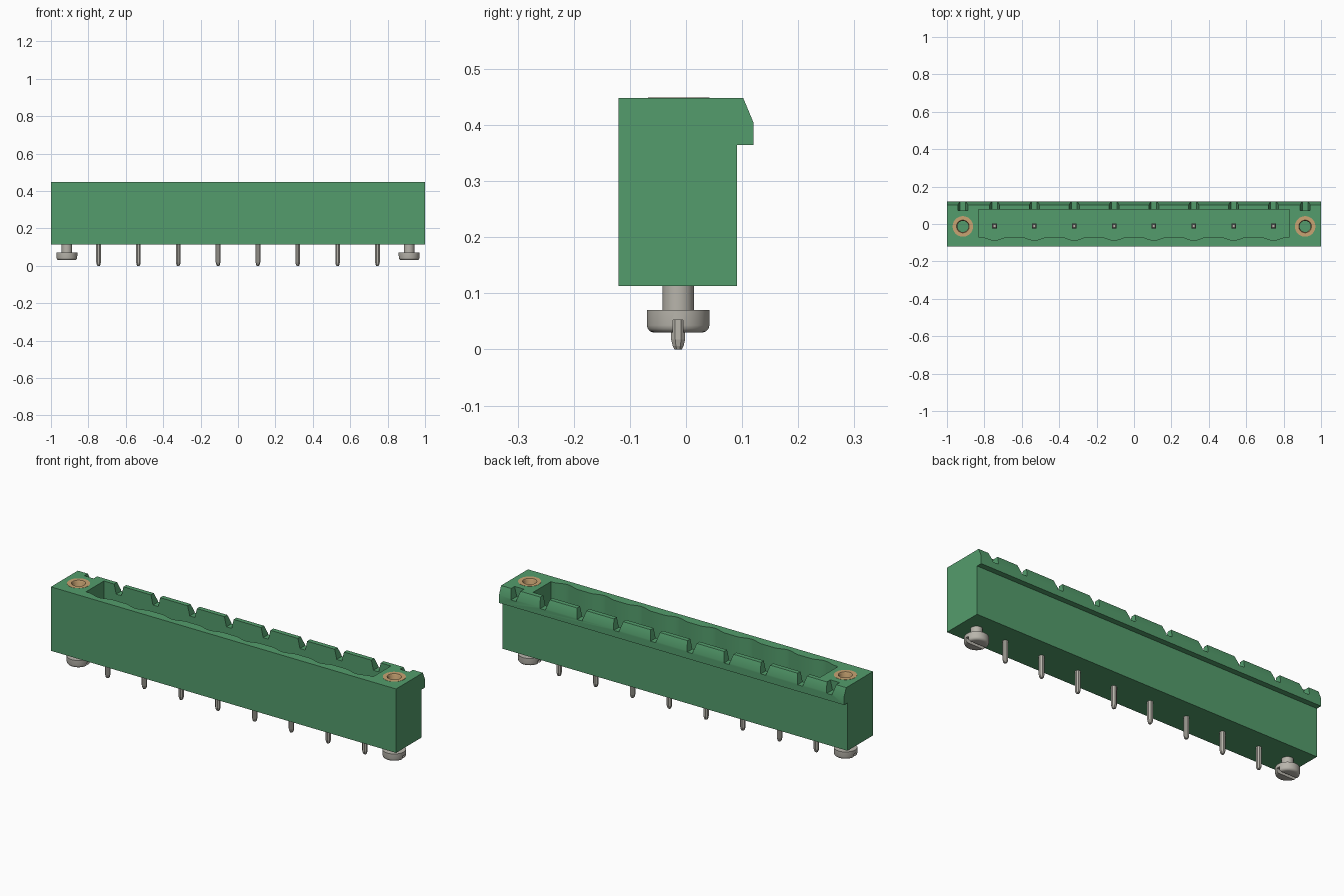
import bpy, bmesh, math

cube = bpy.data.objects.get("Cube")
if cube:
    bpy.data.objects.remove(cube, do_unlink=True)


def material(name, rgb):
    m = bpy.data.materials.new(name)
    m.use_nodes = True
    m.diffuse_color = (*rgb, 1)
    m.node_tree.nodes["Principled BSDF"].inputs["Base Color"].default_value = (*rgb, 1)
    return m


green = material("green plastic", (0.088, 0.335, 0.150))
metal = material("tin grey", (0.48, 0.46, 0.41))
brass = material("brass tan", (0.58, 0.37, 0.17))

TOP = 0.448
MID_Y = -0.013
SCREW_X = 0.915
PIN_X = [(i - 3.5) * 0.213 for i in range(8)]


def finish(name, bm, mat):
    bmesh.ops.recalc_face_normals(bm, faces=bm.faces)
    me = bpy.data.meshes.new(name)
    bm.to_mesh(me)
    bm.free()
    me.materials.append(mat)
    ob = bpy.data.objects.new(name, me)
    bpy.context.collection.objects.link(ob)
    return ob


def select(ob):
    bpy.ops.object.select_all(action='DESELECT')
    ob.select_set(True)
    bpy.context.view_layer.objects.active = ob


def smooth(ob):
    select(ob)
    bpy.ops.object.shade_smooth_by_angle(angle=math.radians(30))


def prism(bm, points, offset):
    """Extrude a closed outline of 3D points along offset."""
    face = bm.faces.new([bm.verts.new(p) for p in points])
    out = bmesh.ops.extrude_face_region(bm, geom=[face])
    verts = [g for g in out["geom"] if isinstance(g, bmesh.types.BMVert)]
    bmesh.ops.translate(bm, vec=offset, verts=verts)


def lathe(bm, profile, x, y, n, closed=False):
    """Revolve (radius, z) points about a vertical axis; open ends are capped."""
    rings = []
    for r, z in profile:
        rings.append([bm.verts.new((x + r * math.cos(2 * math.pi * (k + 0.5) / n),
                                    y + r * math.sin(2 * math.pi * (k + 0.5) / n), z))
                      for k in range(n)])
    pairs = list(zip(rings, rings[1:]))
    if closed:
        pairs.append((rings[-1], rings[0]))
    else:
        bm.faces.new(rings[0])
        bm.faces.new(rings[-1])
    for a, b in pairs:
        for k in range(n):
            j = (k + 1) % n
            bm.faces.new((a[k], a[j], b[j], b[k]))


def cut(target, bm):
    cutter = finish("cutter", bm, target.data.materials[0])
    cutter.hide_render = True
    mod = target.modifiers.new("cut", 'BOOLEAN')
    mod.operation = 'DIFFERENCE'
    mod.solver = 'EXACT'
    mod.object = cutter
    select(target)
    bpy.ops.object.modifier_apply(modifier=mod.name)
    bpy.data.objects.remove(cutter, do_unlink=True)


# Housing: side profile with the latching lip at the back
side = [(-0.12, 0.113), (0.091, 0.113), (0.091, 0.364), (0.12, 0.364),
        (0.12, 0.405), (0.102, TOP), (-0.12, TOP)]
bm = bmesh.new()
prism(bm, [(-1, y, z) for y, z in side], (2, 0, 0))
housing = finish("housing", bm, green)

# Socket cavity with a scalloped front wall, one scallop per pin
outline = [(0.832, 0.078), (-0.832, 0.078), (-0.832, -0.07)]
for px in PIN_X:
    for k in range(11):
        t = -1 + k / 5
        outline.append((px + 0.065 * t, -0.07 - 0.017 * math.cos(t * math.pi / 2) ** 1.5
                        if abs(t) < 1 else -0.07))
outline.append((0.832, -0.07))
bm = bmesh.new()
prism(bm, [(x, y, 0.18) for x, y in outline], (0, 0, 0.4))
cut(housing, bm)

# Tapered notches in the lip
for nx in [-SCREW_X] + PIN_X + [SCREW_X]:
    bm = bmesh.new()
    shape = [(-0.015, 0.398), (0.015, 0.398), (0.027, TOP), (0.027, 0.5),
             (-0.027, 0.5), (-0.027, TOP)]
    prism(bm, [(nx + x, 0.073, z) for x, z in shape], (0, 0.1, 0))
    cut(housing, bm)

# Wells for the threaded inserts
for s in (-1, 1):
    bm = bmesh.new()
    lathe(bm, [(0.055, 0.22), (0.055, 0.6)], s * SCREW_X, MID_Y, 32)
    cut(housing, bm)
smooth(housing)

for s, label in ((1, "left"), (-1, "right")):
    # Threaded insert
    bm = bmesh.new()
    lathe(bm, [(0.055, 0.22), (0.055, TOP + 0.001), (0.034, TOP + 0.001),
               (0.030, TOP - 0.006), (0.030, 0.22)], s * SCREW_X, MID_Y, 32, True)
    smooth(finish(label + "_insert", bm, brass))

    # Slotted screw
    bm = bmesh.new()
    lathe(bm, [(0.044, 0.030), (0.050, 0.032), (0.0545, 0.037), (0.056, 0.043),
               (0.056, 0.070), (0.028, 0.070), (0.028, 0.118)], s * SCREW_X, MID_Y - 0.001, 32)
    screw = finish(label + "_screw", bm, metal)
    bm = bmesh.new()
    y0, y1 = MID_Y - 0.010, MID_Y + 0.008
    prism(bm, [(s * SCREW_X - 0.1, y, z) for y, z in
               ((y0, 0), (y1, 0), (y1, 0.052), (y0, 0.052))], (0.2, 0, 0))
    cut(screw, bm)
    smooth(screw)

# Contact pins: eight-sided solder tail below, square blade in the cavity
for i, px in enumerate(PIN_X):
    bm = bmesh.new()
    lathe(bm, [(0.007, 0), (0.0105, 0.006), (0.0135, 0.018), (0.0135, 0.12)], px, MID_Y - 0.001, 8)
    finish(f"solder_tail_{i + 1}", bm, metal)
    bm = bmesh.new()
    lathe(bm, [(0.0175, 0.17), (0.0175, 0.35), (0.010, 0.37)], px, MID_Y + 0.002, 4)
    finish(f"contact_blade_{i + 1}", bm, metal)
